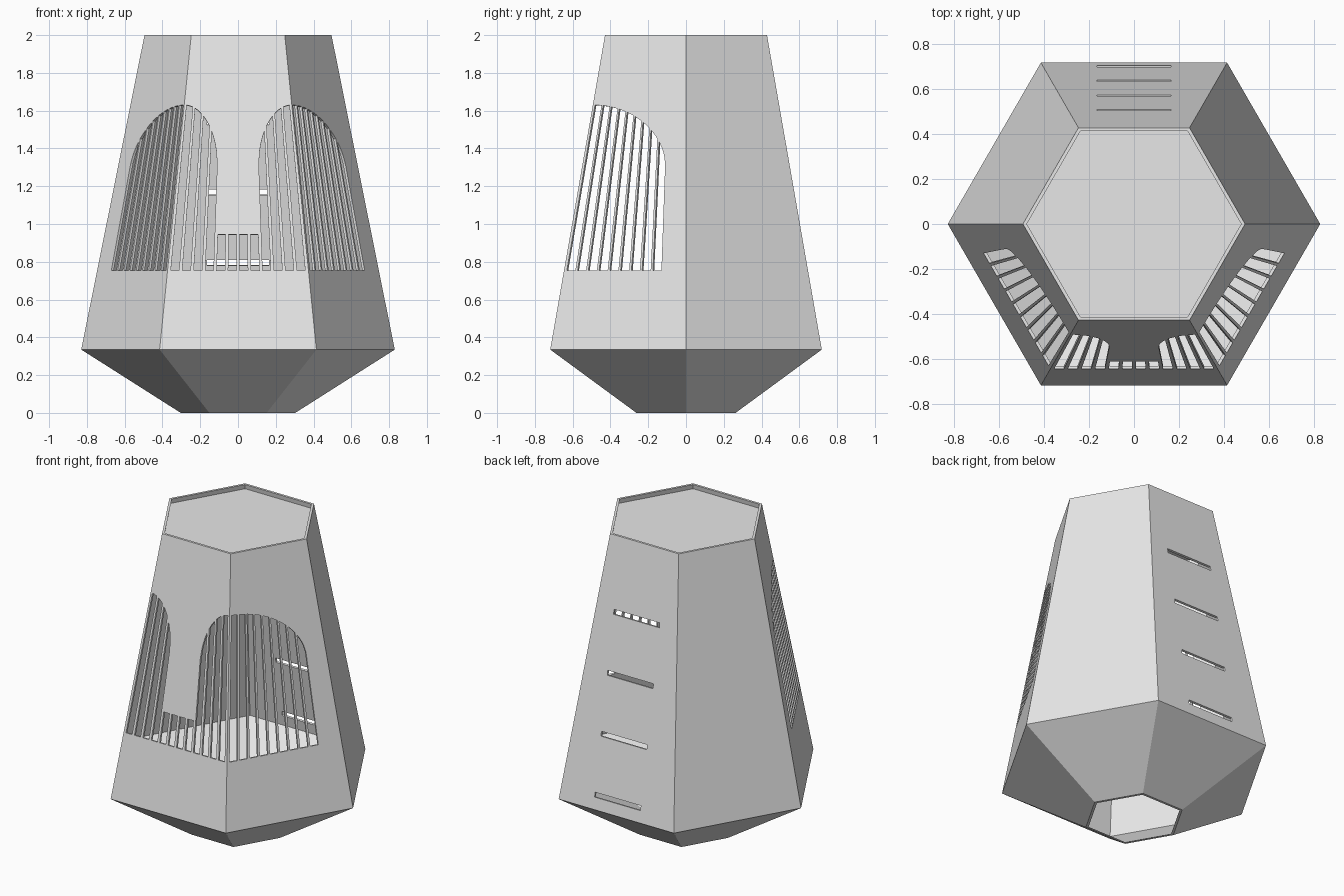
import bpy, bmesh, math
from mathutils import Vector

if "Cube" in bpy.data.objects:
    bpy.data.objects.remove(bpy.data.objects["Cube"])

Z_RIDGE, Z_TOP = 0.335, 2.0
R_FOOT, R_RIDGE, R_TOP = 0.303, 0.83, 0.495
WALL = 0.015

grey = bpy.data.materials.new("light_grey")
grey.use_nodes = True
grey.diffuse_color = (0.8, 0.8, 0.8, 1)
grey.node_tree.nodes["Principled BSDF"].inputs["Base Color"].default_value = (0.8, 0.8, 0.8, 1)


def finish(name, bm):
    bmesh.ops.recalc_face_normals(bm, faces=bm.faces[:])
    mesh = bpy.data.meshes.new(name)
    bm.to_mesh(mesh)
    bm.free()
    mesh.materials.append(grey)
    obj = bpy.data.objects.new(name, mesh)
    bpy.context.collection.objects.link(obj)
    return obj


def radius(z):
    return R_RIDGE + (R_TOP - R_RIDGE) * (z - Z_RIDGE) / (Z_TOP - Z_RIDGE)


def corner(k, r, z):
    a = math.radians(60 * k)
    return Vector((r * math.cos(a), r * math.sin(a), z))


def hex_ring(bm, r, z):
    return [bm.verts.new(corner(k, r, z)) for k in range(6)]


def bridge(bm, a, b):
    for k in range(6):
        n = (k + 1) % 6
        bm.faces.new((a[k], a[n], b[n], b[k]))


def wall_point(side, u, z):
    """Point on an upper wall: u runs 0..1 from one corner to the next."""
    return corner(side, radius(z), z).lerp(corner(side + 1, radius(z), z), u)


def add_prism(bm, side, outline):
    """Prism through one wall, following an outline of (u, z) points."""
    a, b, c = (wall_point(side, u, z) for u, z in ((0, 1), (1, 1), (0, 1.5)))
    normal = (b - a).cross(c - a).normalized()
    pts = [wall_point(side, u, z) for u, z in outline]
    outer = [bm.verts.new(p + normal * 0.04) for p in pts]
    inner = [bm.verts.new(p - normal * 0.021) for p in pts]
    bm.faces.new(outer)
    bm.faces.new(inner[::-1])
    for i in range(len(pts)):
        j = (i + 1) % len(pts)
        bm.faces.new((outer[j], outer[i], inner[i], inner[j]))


def arch(u, half_width):
    return 1.3 + 0.33 * math.sqrt(max(0, 1 - (u / half_width) ** 2))


# Hollow body: flared foot, tapering walls, open bottom
bm = bmesh.new()
skin = WALL / math.cos(math.radians(30))
profile = [(R_FOOT, 0), (R_RIDGE, Z_RIDGE), (R_TOP, Z_TOP),
           (R_TOP - skin, Z_TOP), (R_RIDGE - skin, Z_RIDGE + 0.005), (R_FOOT - skin, 0)]
rings = [hex_ring(bm, r, z) for r, z in profile]
for i, ring in enumerate(rings):
    bridge(bm, ring, rings[(i + 1) % len(rings)])
body = finish("body", bm)

# Slot cutters
bm = bmesh.new()
SILL, START = 0.755, 0.023


def add_slot(side, u0, width, top, mirrored):
    us = [u0 + width * i / 5 for i in range(6)]
    outline = [(u0, SILL), (u0 + width, SILL)] + [(u, top(u)) for u in reversed(us)]
    if mirrored:
        outline = [(1 - u, z) for u, z in reversed(outline)]
    add_prism(bm, side, outline)


# Side windows: quarter arches rising toward the front corners
for side, mirrored in ((3, True), (5, False)):
    for i in range(9):
        add_slot(side, START + i * 0.0882, 0.070, lambda u: arch(u, 0.80), mirrored)
# Front window: two quarter arches joined by short slots
for mirrored in (False, True):
    for i in range(6):
        top = (lambda u: arch(u, 0.326)) if i < 4 else (lambda u: 0.945)
        add_slot(4, START + i * 0.0815, 0.058, top, mirrored)
# Back vents: four level slits
for i in range(4):
    low = 0.41 + i * 0.3725
    high = low + 0.03
    add_prism(bm, 1, [(0.5 + s * 0.165 / radius(z), z)
                      for s, z in ((-1, low), (1, low), (1, high), (-1, high))])
cutter = finish("slot_cutter", bm)
cutter.hide_render = True
cutter.hide_viewport = True

cut = body.modifiers.new("slots", "BOOLEAN")
cut.operation = "DIFFERENCE"
cut.solver = "EXACT"
cut.object = cutter

# Lid set just below the rim
bm = bmesh.new()
low, high = (hex_ring(bm, radius(z) - skin + 0.001, z) for z in (1.955, 1.97))
bridge(bm, low, high)
bm.faces.new(low[::-1])
bm.faces.new(high)
finish("lid", bm)
